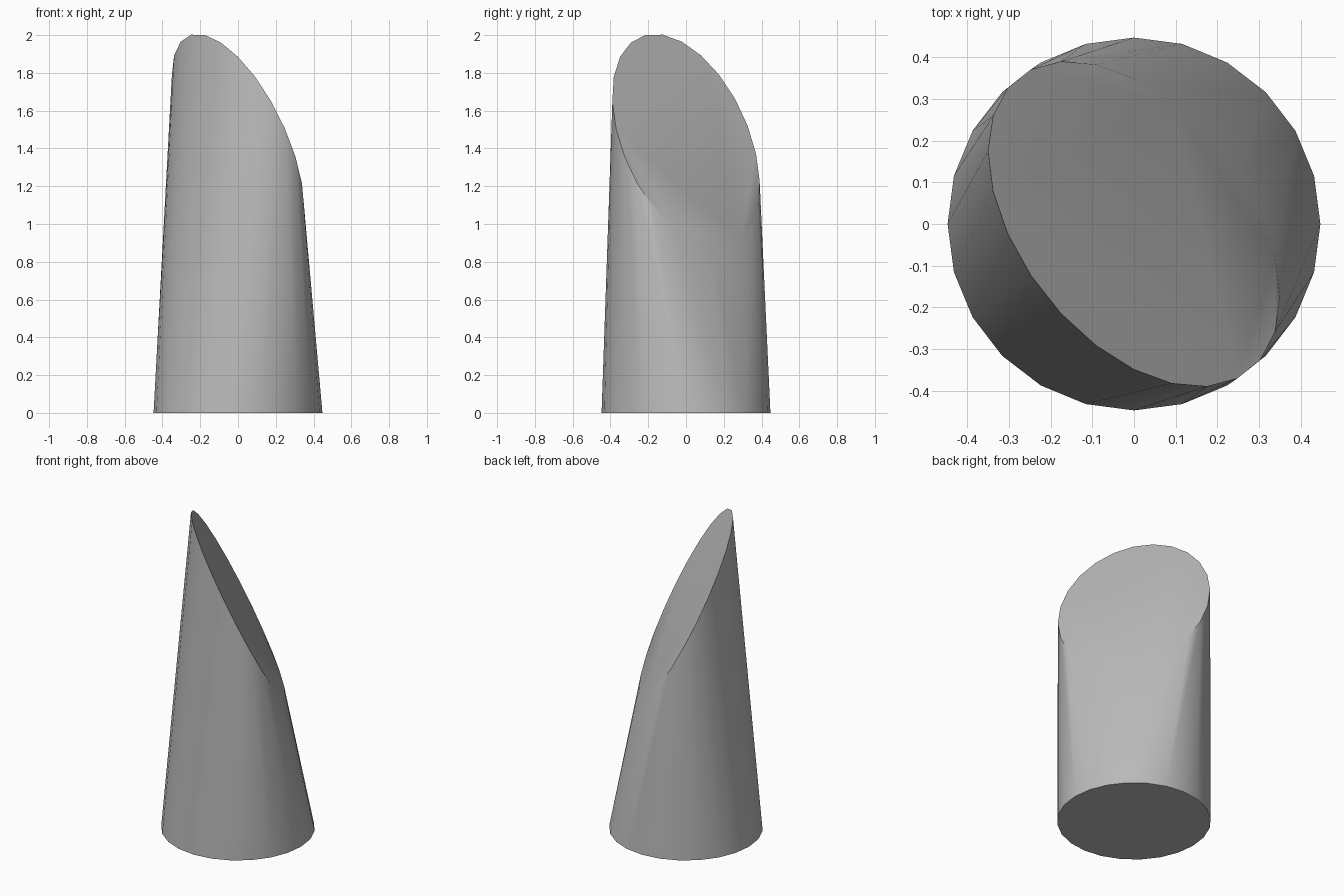
import bpy
import bmesh
from math import sin, cos, radians, tau
from mathutils import Vector

cube = bpy.data.objects.get("Cube")
if cube:
    bpy.data.objects.remove(cube, do_unlink=True)

SIDES = 24


def ring(bm, centre, axis_a, axis_b):
    """Add an ellipse of points spanned by two half-axis vectors."""
    for i in range(SIDES):
        t = tau * i / SIDES
        bm.verts.new(centre + axis_a * cos(t) + axis_b * sin(t))


# Plain grey material
grey = bpy.data.materials.new("plain_grey")
grey.use_nodes = True
colour = (0.5, 0.5, 0.5, 1)
grey.diffuse_color = colour
grey.node_tree.nodes["Principled BSDF"].inputs["Base Color"].default_value = colour

# Tapered column: round foot wrapped to a steeply tilted elliptical top
bm = bmesh.new()
ring(bm, Vector((0, 0, 0)), Vector((0.447, 0, 0)), Vector((0, 0.447, 0)))
ring(bm, Vector((0, 0, 1.44)), Vector((0.35, -0.175, -0.35)), Vector((0, -0.349, 0.445)))
bmesh.ops.convex_hull(bm, input=bm.verts[:])

# Merge the flat foot and slanted top into single faces
bmesh.ops.dissolve_limit(bm, angle_limit=radians(0.2), verts=bm.verts[:], edges=bm.edges[:])
bmesh.ops.recalc_face_normals(bm, faces=bm.faces[:])

mesh = bpy.data.meshes.new("slanted_column")
bm.to_mesh(mesh)
bm.free()
mesh.materials.append(grey)
column = bpy.data.objects.new("slanted_column", mesh)
bpy.context.collection.objects.link(column)

# Smooth sides, sharp rims
bpy.ops.object.select_all(action='DESELECT')
column.select_set(True)
bpy.context.view_layer.objects.active = column
bpy.ops.object.shade_smooth_by_angle(angle=radians(30))
